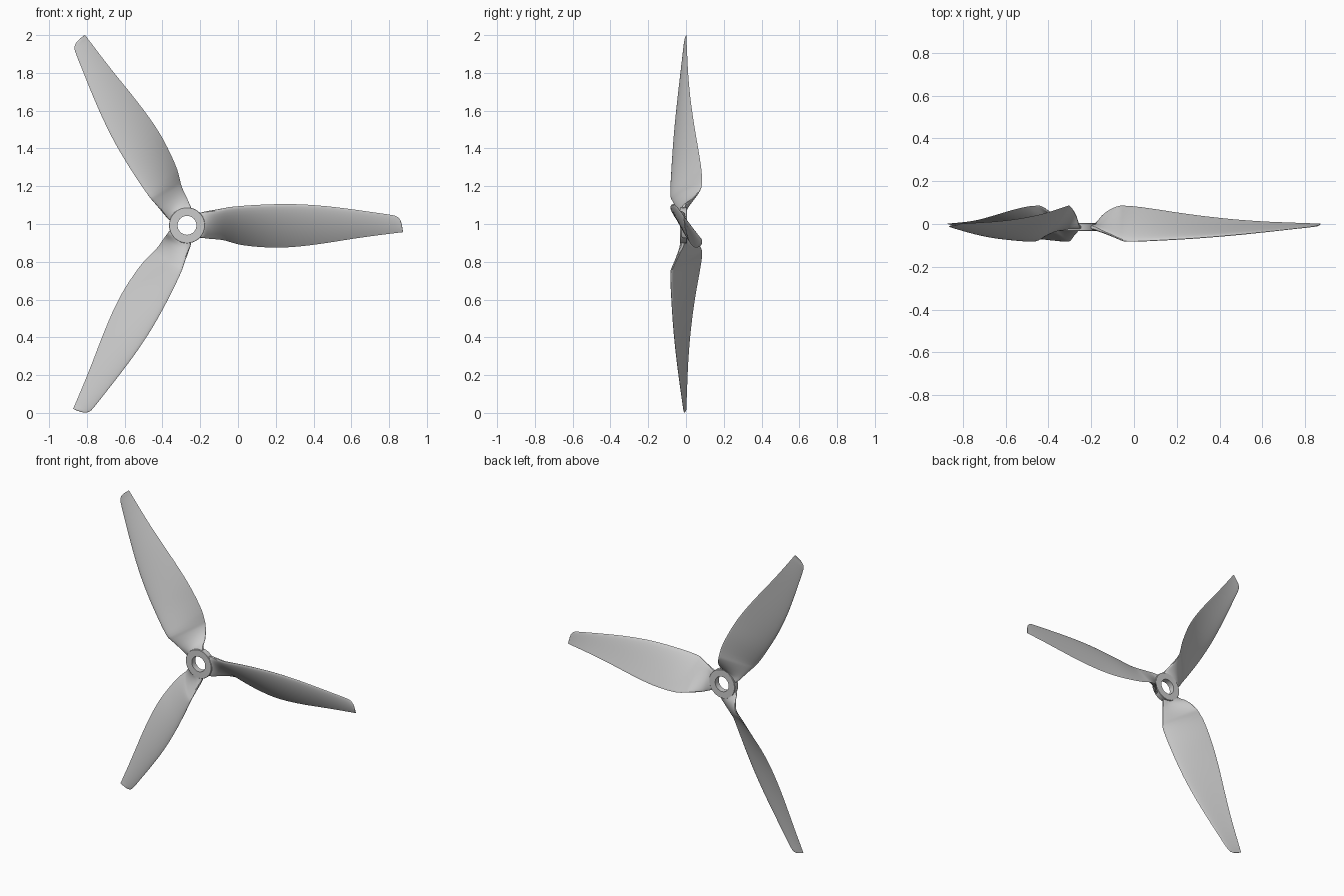
import bpy, bmesh
from math import sin, cos, pi, sqrt, radians
from mathutils import Vector, Matrix

if "Cube" in bpy.data.objects:
    bpy.data.objects.remove(bpy.data.objects["Cube"])

CENTRE = Vector((-0.27, 0.0, 0.993))

# Blade stations: radius, front edge (z, y), back edge (z, y), thickness
STATIONS = [
    (0.070, 0.066, -0.015, -0.066, -0.015, 0.032),
    (0.090, 0.072, -0.021, -0.068, -0.004, 0.032),
    (0.120, 0.077, -0.036, -0.071, 0.036, 0.032),
    (0.160, 0.083, -0.053, -0.074, 0.068, 0.031),
    (0.200, 0.091, -0.071, -0.080, 0.085, 0.030),
    (0.225, 0.096, -0.080, -0.087, 0.086, 0.030),
    (0.280, 0.102, -0.081, -0.102, 0.082, 0.029),
    (0.370, 0.108, -0.077, -0.113, 0.070, 0.028),
    (0.480, 0.112, -0.071, -0.118, 0.053, 0.026),
    (0.600, 0.111, -0.063, -0.111, 0.037, 0.023),
    (0.740, 0.101, -0.051, -0.093, 0.022, 0.019),
    (0.880, 0.084, -0.037, -0.071, 0.012, 0.014),
    (1.000, 0.067, -0.024, -0.054, 0.007, 0.010),
    (1.080, 0.055, -0.015, -0.044, 0.004, 0.008),
    (1.112, 0.046, -0.011, -0.040, 0.003, 0.007),
    (1.130, 0.026, -0.008, -0.038, 0.002, 0.006),
    (1.138, 0.000, -0.004, -0.037, 0.002, 0.005),
    (1.143, -0.030, 0.001, -0.036, 0.002, 0.003),
]


def smooth_rows(rows, steps):
    """Catmull-Rom interpolation through the station rows."""
    rows = [Vector(r) for r in rows]
    out = []
    for i in range(len(rows) - 1):
        a, b = rows[max(i - 1, 0)], rows[i]
        c, d = rows[i + 1], rows[min(i + 2, len(rows) - 1)]
        ma = (c - a) / (c[0] - a[0]) * (c[0] - b[0])
        mb = (d - b) / (d[0] - b[0]) * (c[0] - b[0])
        for s in range(steps):
            t = s / steps
            out.append(b * (2*t**3 - 3*t**2 + 1) + ma * (t**3 - 2*t**2 + t)
                       + c * (3*t**2 - 2*t**3) + mb * (t**3 - t**2))
    return out + [rows[-1]]


def section(row, n=14):
    """Closed airfoil loop, blending from a blunt root to a thin trailing edge."""
    r, zf, yf, zb, yb, th = row
    front, back = Vector((r, yf, zf)), Vector((r, yb, zb))
    chord = back - front
    normal = Vector((0, chord.z, -chord.y)).normalized()
    k = min(max((r - 0.08) / 0.16, 0), 1)
    pts = []
    for i in range(2 * n):
        a = pi * i / n
        u = (1 - cos(a)) / 2
        blunt = abs(sin(a)) ** 0.6
        foil = 2.6 * sqrt(max(u, 0)) * (1 - u) + 0.04 * u
        h = th / 2 * ((1 - k) * blunt + k * foil)
        camber = 0.03 * k * chord.length * 4 * u * (1 - u)
        pts.append(front + chord * u + normal * (camber + (h if i <= n else -h)))
    return pts


def finish(bm, name):
    bmesh.ops.recalc_face_normals(bm, faces=bm.faces)
    mesh = bpy.data.meshes.new(name)
    bm.to_mesh(mesh)
    bm.free()
    ob = bpy.data.objects.new(name, mesh)
    bpy.context.collection.objects.link(ob)
    bpy.ops.object.select_all(action='DESELECT')
    ob.select_set(True)
    bpy.context.view_layer.objects.active = ob
    bpy.ops.object.shade_smooth_by_angle(angle=radians(35))
    return ob


def loft(bm, loops, closed=False):
    rings = [[bm.verts.new(p) for p in loop] for loop in loops]
    pairs = list(zip(rings, rings[1:])) + ([(rings[-1], rings[0])] if closed else [])
    for a, b in pairs:
        for i in range(len(a)):
            j = (i + 1) % len(a)
            bm.faces.new((a[i], a[j], b[j], b[i]))
    if not closed:
        bm.faces.new(rings[0])
        bm.faces.new(rings[-1])


# Three twisted blades around the hub axis
for k in range(3):
    bm = bmesh.new()
    loft(bm, [section(row) for row in smooth_rows(STATIONS, 3)])
    turn = Matrix.Rotation(-k * 2 * pi / 3, 4, 'Y')
    bm.transform(Matrix.Translation(CENTRE) @ turn)
    finish(bm, f"blade_{k + 1}")

# Hub ring with shaft hole
bm = bmesh.new()
profile = [(0.050, -0.033), (0.093, -0.033), (0.095, -0.031),
           (0.095, 0.003), (0.093, 0.005), (0.050, 0.005)]
loft(bm, [[CENTRE + Vector((r * cos(a), y, r * sin(a))) for r, y in profile]
          for a in (2 * pi * i / 64 for i in range(64))], closed=True)
finish(bm, "hub_ring")
